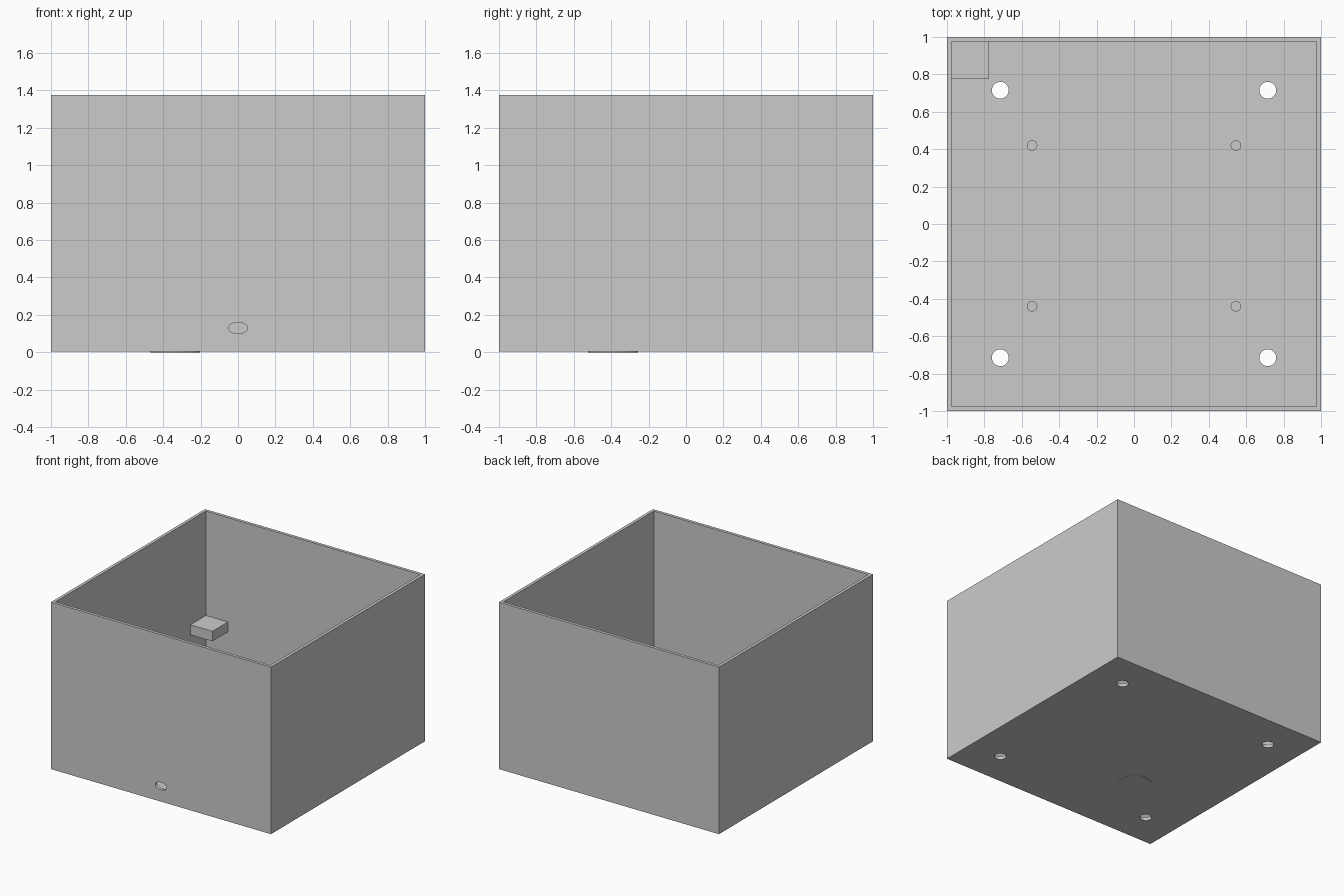
import bpy

cube = bpy.data.objects.get("Cube")
if cube:
    bpy.data.objects.remove(cube, do_unlink=True)

HEIGHT, BASE, WALL, FLOOR = 1.375, 0.003, 0.025, 0.025
INNER = 1 - WALL

grey = bpy.data.materials.new("light grey plastic")
grey.use_nodes = True
grey.diffuse_color = (0.6, 0.6, 0.6, 1)
grey.node_tree.nodes["Principled BSDF"].inputs["Base Color"].default_value = (0.6, 0.6, 0.6, 1)


def finish(name):
    obj = bpy.context.object
    obj.name = name
    obj.data.materials.append(grey)
    bpy.ops.object.transform_apply(location=False, rotation=True, scale=True)
    return obj


def box(name, low, high):
    centre = [(a + b) / 2 for a, b in zip(low, high)]
    bpy.ops.mesh.primitive_cube_add(size=1, location=centre)
    bpy.context.object.scale = [b - a for a, b in zip(low, high)]
    return finish(name)


def cylinder(name, x, y, z0, z1, radius):
    bpy.ops.mesh.primitive_cylinder_add(vertices=48, radius=radius, depth=z1 - z0,
                                        location=(x, y, (z0 + z1) / 2))
    return finish(name)


def cut(target, cutter):
    cutter.hide_render = True
    bpy.context.view_layer.objects.active = target
    mod = target.modifiers.new("cut", 'BOOLEAN')
    mod.operation = 'DIFFERENCE'
    mod.solver = 'EXACT'
    mod.object = cutter
    bpy.ops.object.modifier_apply(modifier=mod.name)
    bpy.data.objects.remove(cutter, do_unlink=True)


def smooth(obj):
    bpy.ops.object.select_all(action='DESELECT')
    obj.select_set(True)
    bpy.context.view_layer.objects.active = obj
    bpy.ops.object.shade_smooth_by_angle()


# Open-topped enclosure
shell = box("enclosure", (-1, -1, BASE), (1, 1, HEIGHT))
cut(shell, box("cavity_cutter", (-INNER, -INNER, BASE + FLOOR), (INNER, INNER, HEIGHT + 1)))

# Screw holes through the floor
for x in (-0.715, 0.715):
    for y in (-0.715, 0.715):
        cut(shell, cylinder("screw_hole_cutter", x, y, -0.1, 0.1, 0.045))

# Oval cable opening in the front wall
bpy.ops.mesh.primitive_cylinder_add(vertices=48, radius=1, depth=0.2,
                                    location=(0, -1, 0.13), rotation=(1.5707963, 0, 0))
bpy.context.object.scale = (0.052, 0.03, 1)
cut(shell, finish("cable_hole_cutter"))
smooth(shell)

# Standoff pegs on the floor
for x in (-0.545, 0.545):
    for y in (-0.44, 0.42):
        smooth(cylinder("standoff_peg", x, y, BASE + FLOOR / 2, 0.1, 0.028))

# Mounting block in the back corner
box("corner_block", (-INNER - 0.01, 0.775, 0.435), (-0.775, INNER + 0.01, 0.517))

# Thin pad under the floor
smooth(cylinder("bottom_pad", -0.335, -0.39, 0, BASE + 0.005, 0.133))
